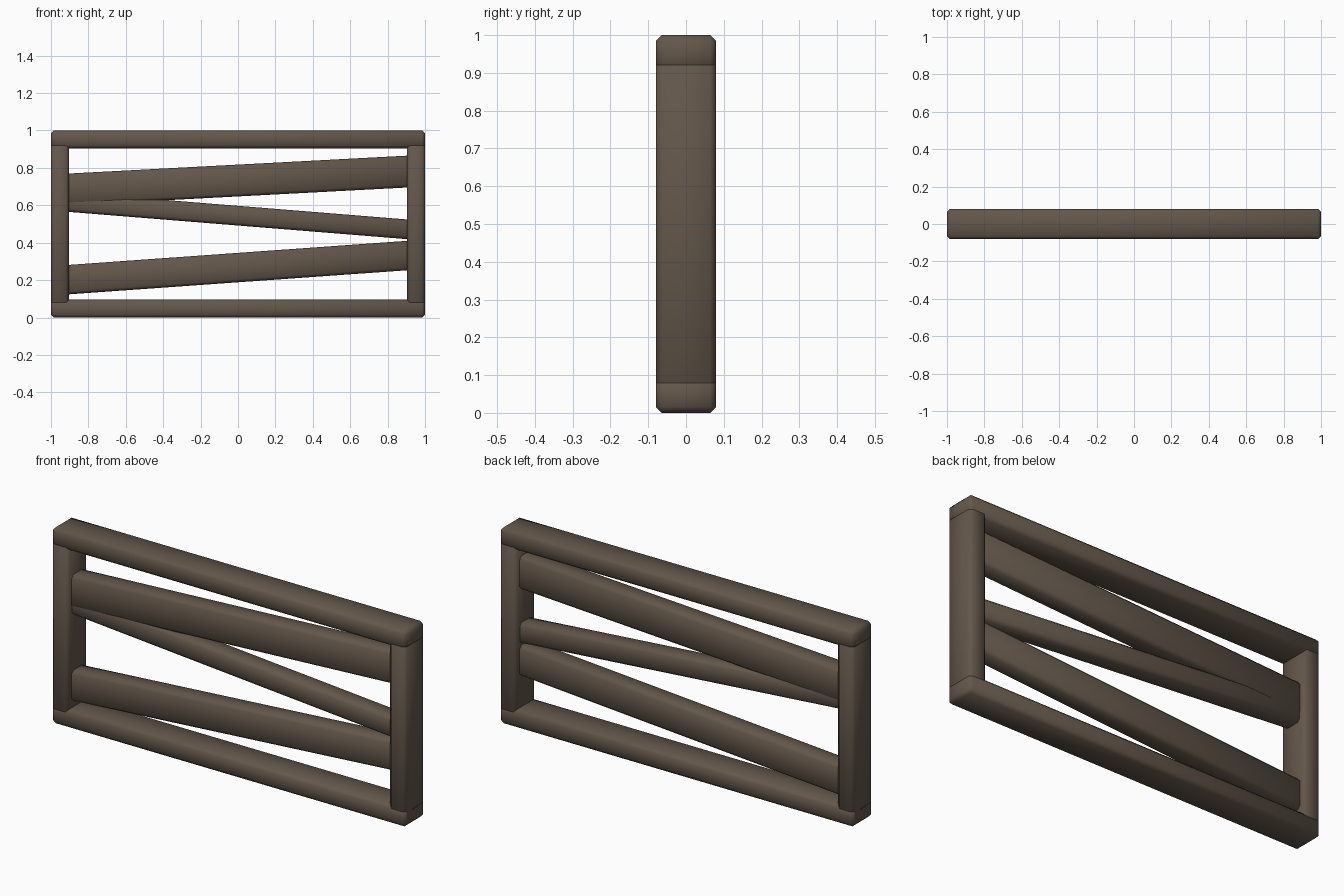
import bpy, bmesh, math
from mathutils import Matrix

if "Cube" in bpy.data.objects:
    bpy.data.objects.remove(bpy.data.objects["Cube"])

wood = bpy.data.materials.new("dark brown wood")
wood.diffuse_color = (0.125, 0.095, 0.070, 1)
wood.use_nodes = True
wood.node_tree.nodes["Principled BSDF"].inputs["Base Color"].default_value = wood.diffuse_color


def beam(name, size, loc, tilt=0.0, chamfer=0.016):
    """Chamfered, smooth-shaded beam, tilted in the front plane."""
    me = bpy.data.meshes.new(name)
    bm = bmesh.new()
    bmesh.ops.create_cube(bm, size=1, matrix=Matrix.Diagonal((*size, 1)))
    bmesh.ops.bevel(bm, geom=bm.edges[:], offset=chamfer, segments=1,
                    affect='EDGES', profile=0.5)
    bmesh.ops.rotate(bm, verts=bm.verts, matrix=Matrix.Rotation(-tilt, 3, 'Y'))
    for f in bm.faces:
        f.smooth = True
    bm.to_mesh(me)
    bm.free()
    me.materials.append(wood)
    ob = bpy.data.objects.new(name, me)
    ob.location = loc
    bpy.context.collection.objects.link(ob)
    return ob


# Outer frame
beam("top_rail", (2.0, 0.16, 0.095), (0, 0, 0.9525))
beam("bottom_rail", (2.0, 0.16, 0.095), (0, 0, 0.0525 - 0.005))
for side, x in (("left", -0.952), ("right", 0.952)):
    beam(side + "_post", (0.096, 0.159, 0.97), (x, 0, 0.5))

# Slanted braces: name, left z, right z (centre lines at x = -0.9 / 0.9), height, depth
for name, zl, zr, h, d in (("upper_brace", 0.685, 0.780, 0.170, 0.100),
                           ("middle_brace", 0.617, 0.472, 0.105, 0.098),
                           ("lower_brace", 0.203, 0.331, 0.157, 0.100)):
    tilt = math.atan2(zr - zl, 1.8)
    beam(name, (1.9, d, h), (0, 0, (zl + zr) / 2), tilt)
